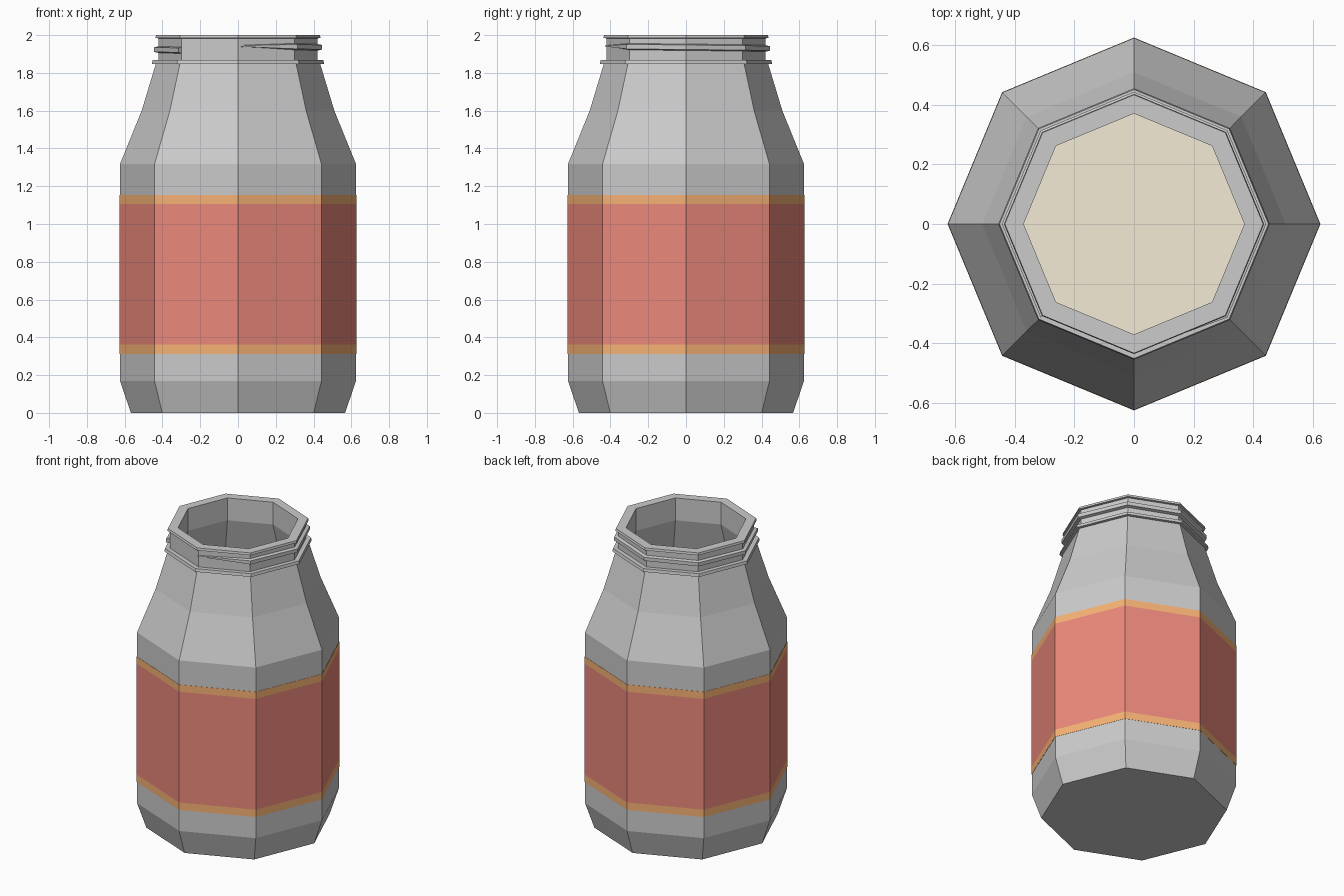
import bpy, bmesh
from math import sin, cos, pi

if "Cube" in bpy.data.objects:
    bpy.data.objects.remove(bpy.data.objects["Cube"])

SIDES = 8


def material(name, rgb):
    m = bpy.data.materials.new(name)
    m.diffuse_color = (*rgb, 1)
    m.use_nodes = True
    m.node_tree.nodes["Principled BSDF"].inputs["Base Color"].default_value = m.diffuse_color
    return m


def loft(name, sections, wrap, mat=None):
    """Skin a list of equal closed sections; wrap joins last to first, otherwise ends are capped."""
    bm = bmesh.new()
    rings = [[bm.verts.new(p) for p in s] for s in sections]
    n = len(rings[0])
    pairs = list(zip(rings, rings[1:])) + ([(rings[-1], rings[0])] if wrap else [])
    for a, b in pairs:
        for i in range(n):
            j = (i + 1) % n
            bm.faces.new((a[i], a[j], b[j], b[i]))
    if not wrap:
        bm.faces.new(rings[0][::-1])
        bm.faces.new(rings[-1])
    bmesh.ops.recalc_face_normals(bm, faces=bm.faces)
    mesh = bpy.data.meshes.new(name)
    bm.to_mesh(mesh)
    bm.free()
    obj = bpy.data.objects.new(name, mesh)
    bpy.context.collection.objects.link(obj)
    if mat:
        mesh.materials.append(mat)
    return obj


def octagon(r, z):
    return [(r * cos(2 * pi * i / SIDES), r * sin(2 * pi * i / SIDES), z) for i in range(SIDES)]


def turned(name, profile, wrap=False, mat=None):
    return loft(name, [octagon(r, z) for r, z in profile], wrap, mat)


red = material("label_red", (0.84, 0.25, 0.20))
orange = material("label_orange", (0.94, 0.45, 0.18))
tan = material("contents_tan", (0.91, 0.83, 0.66))

# Hollow jar: outside going up, over the rim, then the inside wall down to the floor
turned("jar_body", [
    (0.567, 0), (0.625, 0.17), (0.625, 1.317), (0.51, 1.60), (0.435, 1.848),
    (0.456, 1.848), (0.452, 1.868), (0.422, 1.868), (0.422, 1.983),
    (0.437, 1.985), (0.434, 2.0),
    (0.371, 2.0), (0.371, 1.85), (0.45, 1.59), (0.57, 1.30), (0.57, 0.19), (0.51, 0.06),
])

# Contents filling the jar up to the shoulder
turned("contents", [(0.505, 0.065), (0.565, 0.19), (0.565, 1.28)], mat=tan)

# Wrap-around label with a border band above and below
for name, z0, z1, mat in (("label_lower_band", 0.312, 0.362, orange),
                          ("label_panel", 0.362, 1.107, red),
                          ("label_upper_band", 1.107, 1.154, orange)):
    turned(name, [(0.62, z0), (0.6265, z0), (0.6265, z1), (0.62, z1)], True, mat)

# Screw thread: a tapered ridge climbing most of the way round the neck
sections = []
for k in range(SIDES):
    a = -pi / 2 + k * pi / 4
    z = 1.942 - 0.022 * k / 7
    h = 0.004 if k == 0 else 0.02
    r = 0.428 if k == 0 else 0.444
    sections.append([(q * cos(a), q * sin(a), z + d) for q, d in
                     ((0.41, -h), (r, -h * 0.6), (r, h * 0.6), (0.41, h))])
loft("neck_thread", sections, False)
